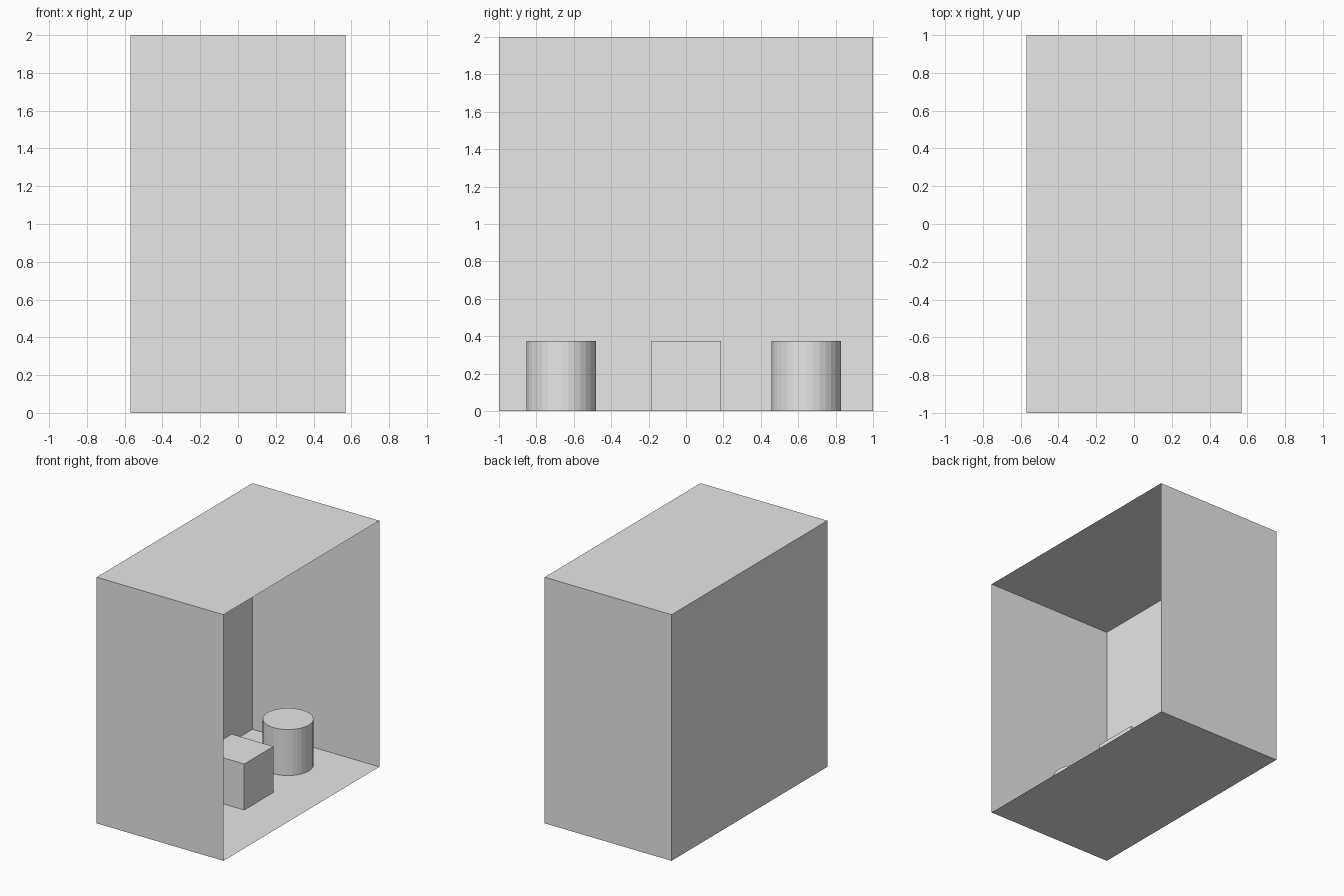
import bpy, bmesh
from mathutils import Matrix, Vector

cube = bpy.data.objects.get("Cube")
if cube:
    bpy.data.objects.remove(cube, do_unlink=True)

grey = bpy.data.materials.new("plain_grey")
grey.use_nodes = True
COLOUR = (0.8, 0.8, 0.8, 1)
grey.diffuse_color = COLOUR
grey.node_tree.nodes["Principled BSDF"].inputs["Base Color"].default_value = COLOUR

SIZE = 0.374  # width and height of each small solid


def add_object(name, bm):
    mesh = bpy.data.meshes.new(name)
    bm.to_mesh(mesh)
    bm.free()
    mesh.materials.append(grey)
    obj = bpy.data.objects.new(name, mesh)
    bpy.context.collection.objects.link(obj)
    return obj


def box(size, centre):
    bm = bmesh.new()
    bmesh.ops.create_cube(bm, matrix=Matrix.Translation(centre) @ Matrix.Diagonal((*size, 1)))
    return bm


# Room: a thin shell, open on its +x side
room = box((1.14, 2, 2), (0, 0, 1))
room.normal_update()
open_side = [f for f in room.faces if f.normal.x > 0.9]
bmesh.ops.delete(room, geom=open_side, context='FACES')
add_object("room_shell", room)

# Block in the middle of the floor
add_object("middle_block", box((SIZE, SIZE, SIZE), (0, 0, SIZE / 2)))

# Faceted cylinder on either side of the block
for name, y in (("front_cylinder", -0.667), ("back_cylinder", 0.643)):
    bm = bmesh.new()
    bmesh.ops.create_cone(bm, cap_ends=True, segments=32, radius1=SIZE / 2,
                          radius2=SIZE / 2, depth=SIZE,
                          matrix=Matrix.Translation(Vector((0, y, SIZE / 2))))
    add_object(name, bm)
